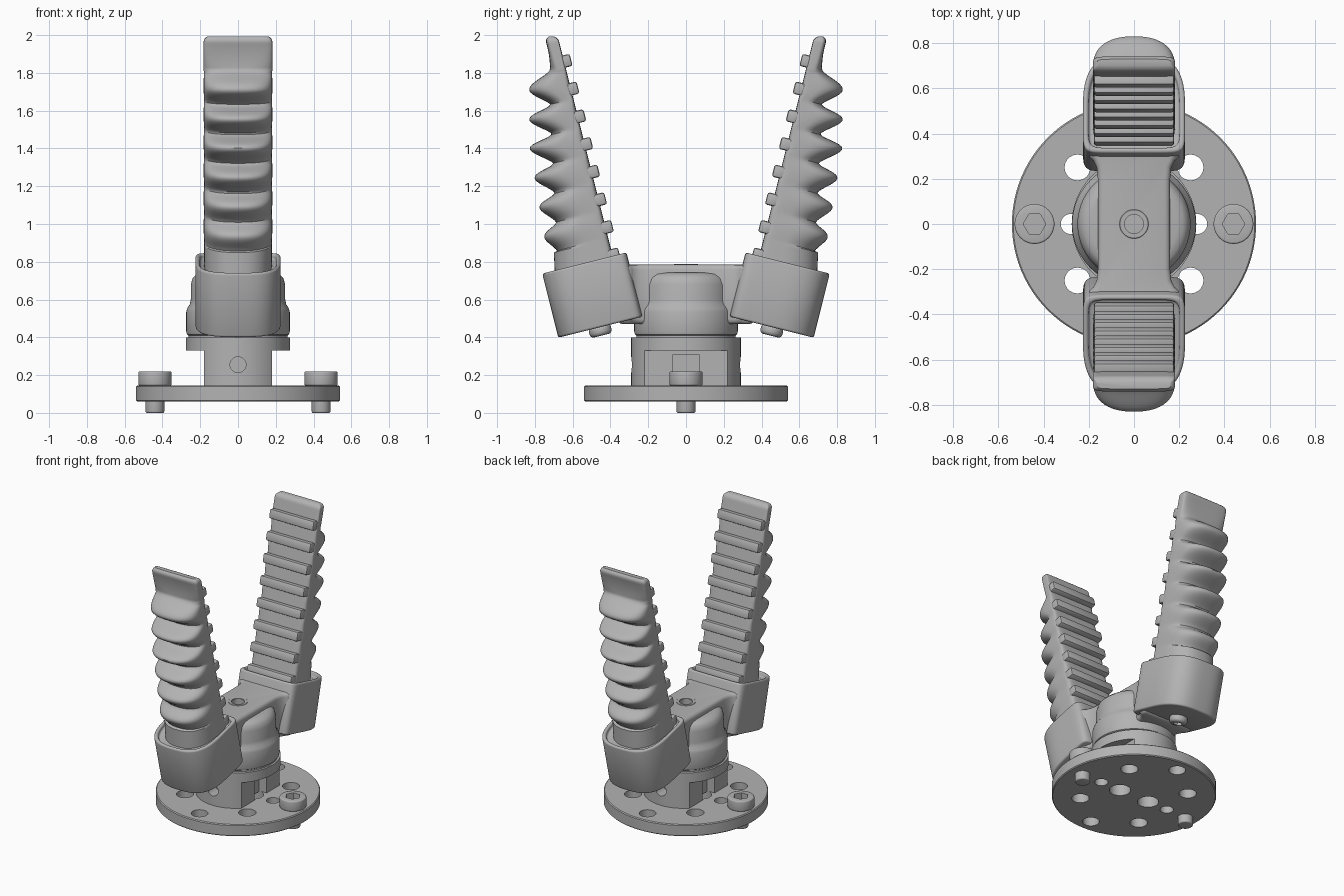
import bpy, bmesh, math
from mathutils import Matrix, Vector

old = bpy.data.objects.get("Cube")
if old:
    bpy.data.objects.remove(old, do_unlink=True)

grey = bpy.data.materials.new("plain grey")
grey.use_nodes = True
grey.diffuse_color = (0.45, 0.45, 0.45, 1)
grey.node_tree.nodes["Principled BSDF"].inputs["Base Color"].default_value = (0.45, 0.45, 0.45, 1)

TILT = Matrix.Rotation(math.radians(-14), 4, 'X')   # leaning frame of a finger
SIDES = {"back": Matrix.Identity(4), "front": Matrix.Rotation(math.pi, 4, 'Z')}


def finish(name, bm, matrix=None):
    bmesh.ops.recalc_face_normals(bm, faces=bm.faces)
    if matrix:
        bm.transform(matrix)
    mesh = bpy.data.meshes.new(name)
    bm.to_mesh(mesh)
    bm.free()
    mesh.materials.append(grey)
    obj = bpy.data.objects.new(name, mesh)
    bpy.context.collection.objects.link(obj)
    return obj


def apply(obj, mod):
    bpy.ops.object.select_all(action='DESELECT')
    bpy.context.view_layer.objects.active = obj
    obj.select_set(True)
    bpy.ops.object.modifier_apply(modifier=mod.name)


def bevel(obj, width, segments=3):
    mod = obj.modifiers.new("bevel", 'BEVEL')
    mod.width, mod.segments, mod.limit_method = width, segments, 'ANGLE'
    mod.angle_limit = math.radians(40)
    apply(obj, mod)
    return obj


def cut(obj, cutters):
    for cutter in cutters:
        cutter.hide_render = True
        mod = obj.modifiers.new("cut", 'BOOLEAN')
        mod.operation, mod.object, mod.solver = 'DIFFERENCE', cutter, 'EXACT'
        apply(obj, mod)
        bpy.data.objects.remove(cutter, do_unlink=True)
    return obj


def loft(name, rings, matrix=None):
    bm = bmesh.new()
    loops = [[bm.verts.new(p) for p in ring] for ring in rings]
    n = len(loops[0])
    for a, b in zip(loops, loops[1:]):
        for i in range(n):
            bm.faces.new((a[i], a[(i + 1) % n], b[(i + 1) % n], b[i]))
    bm.faces.new(loops[0])
    bm.faces.new(loops[-1])
    return finish(name, bm, matrix)


def prism(name, outline, z0, z1, matrix=None):
    return loft(name, [[(x, y, z) for x, y in outline] for z in (z0, z1)], matrix)


def circle(r, sides=48, cx=0, cy=0):
    return [(cx + r * math.cos(2 * math.pi * i / sides), cy + r * math.sin(2 * math.pi * i / sides))
            for i in range(sides)]


def box(name, x, y, z, matrix=None):
    return prism(name, [(x[0], y[0]), (x[1], y[0]), (x[1], y[1]), (x[0], y[1])], z[0], z[1], matrix)


def d_section(half, mid, power, sides=56):
    """Flat-backed section: x, and depth fraction 0 (inner) to 1 (outer)."""
    pts = []
    for i in range(sides):
        t = 2 * math.pi * (i + 0.5) / sides
        c, s = math.cos(t), math.sin(t)
        n = power if s > 0 else 9
        x = half * math.copysign(abs(c) ** (2 / n), c)
        f = mid + (1 - mid if s > 0 else -mid) * abs(s) ** (2 / n)
        pts.append((x, f))
    return pts


# Mounting flange with its hole pattern
flange = bevel(prism("mounting_flange", circle(0.54, 96), 0.06, 0.145), 0.006, 1)
holes = [(sx * 0.25, sy * 0.25, 0.057) for sx in (-1, 1) for sy in (-1, 1)]
for s in (-1, 1):
    holes += [(0, s * 0.44, 0.055), (s * 0.28, 0, 0.044), (s * 0.12, 0, 0.07)]
cut(flange, [prism("hole", circle(r, 32, x, y), 0, 0.3) for x, y, r in holes])

# Flange bolts
for side, x in (("left", 0.44), ("right", -0.44)):
    at = Matrix.Translation((x, 0, 0))
    head = bevel(prism(side + "_bolt_head", circle(0.088), 0.145, 0.22, at), 0.008)
    cut(head, [prism("hex", circle(0.05, 6), 0.165, 0.3, at)])
    bevel(prism(side + "_bolt_shank", circle(0.05, 32), 0, 0.16, at), 0.008)

# Hub with flats, side slots and cross holes
hub = prism("hub", [(x * 0.95, y) for x, y in circle(0.29, 96)], 0.14, 0.4)
cutters = []
for s in (-1, 1):
    cutters.append(box("flat", sorted((s * 0.18, s * 0.5)), (-0.5, 0.5), (0.1, 0.33)))
    cutters.append(box("slot", sorted((s * 0.12, s * 0.3)), (-0.07, 0.07), (0.1, 0.31)))
    to_y = Matrix.Translation((0, s * 0.3, 0.255)) @ Matrix.Rotation(math.pi / 2, 4, 'X')
    cutters.append(prism("cross_hole", circle(0.042, 32), -0.1, 0.1, to_y))
cut(hub, cutters)

# Round boss above the hub
profile = [(0.262, 0.39), (0.262, 0.41), (0.27, 0.415), (0.274, 0.43), (0.274, 0.535), (0.268, 0.555),
           (0.255, 0.575), (0.25, 0.6), (0.25, 0.68), (0.24, 0.715), (0.22, 0.735), (0.19, 0.742)]
loft("boss", [[(x, y, z) for x, y in circle(r, 72)] for r, z in profile])

# Bridge carrying both sockets
quarter = [(0.16, 0.2), (0.165, 0.25), (0.18, 0.28), (0.205, 0.3), (0.205, 0.36)]
right = [(x, -y) for x, y in reversed(quarter)] + quarter
bridge = bevel(prism("bridge", right + [(-x, -y) for x, y in right], 0.47, 0.785), 0.025)
cut(bridge, [prism("screw_hole", circle(0.042, 32), 0.68, 0.9)])
ring = bevel(prism("screw_ring", circle(0.064), 0.78, 0.788), 0.002, 1)
cut(ring, [prism("ring_hole", circle(0.045, 32), 0.7, 0.9)])


def rib_outline(z):
    """Outer edge of a finger at height z, and how far it sits on a rib."""
    if z > 1.82:
        q = (z - 1.82) / 0.16
        return 0.72 + 0.027 * q * q, 0
    if z > 1.71:
        w = 0.5 + 0.5 * math.cos(math.pi * (z - 1.71) / 0.11)
        return 0.72 + 0.11 * w ** 0.8, w
    valley = 0.68 + 0.05 * (z - 0.85)
    if z < 0.85:
        return valley + 0.02, 0
    peak = min(0.83, 0.75 + 0.165 * (z - 0.93))
    w = (0.5 + 0.5 * math.cos(2 * math.pi * (z - 0.93) / 0.156)) ** 0.75
    return valley + (peak - valley) * w, w


def finger_rings():
    rings, count = [], 150
    for i in range(count + 1):
        t = -0.07 + 1.07 * i / count
        zi, zo = 0.82 + 1.175 * t, 0.74 + 1.25 * t
        inner = Vector((0, 0.43 + 0.25 * (zi - 1), zi))
        yo, w = rib_outline(zo)
        outer = Vector((0, yo, zo))
        tip = max(0, (t - 0.97) / 0.03)
        power = 2.4 + 4 * min(1, max(0, (zo - 1.8) / 0.12))
        shrink = 1 - 0.6 * tip ** 3
        ring = []
        for x, f in d_section(0.182 - 0.02 * tip ** 3, 0.35, power):
            if zo < 1.8:
                x *= 1 - 0.05 * (1 - w) * max(0, f)
            p = inner.lerp(outer, 0.5 + (f - 0.5) * shrink)
            ring.append((x, p.y, p.z))
        rings.append(ring)
    return rings


for side, turn in SIDES.items():
    frame = turn @ TILT
    # Socket cup with a recessed mouth
    cup = d_section(0.226, 0.42, 2.9, 72)
    mouth = [(x * 0.89, 0.125 + f * 0.41) for x, f in cup]
    socket = prism(side + "_socket", [(x, 0.1 + f * 0.46) for x, f in cup], 0.55, 0.9, frame)
    cut(socket, [prism("mouth", mouth, 0.87, 1.0, frame)])
    bevel(socket, 0.012)
    # Screw under the socket
    under = frame @ Matrix.Translation((0, 0.335, 0))
    screw = bevel(prism(side + "_socket_screw", circle(0.06, 32), 0.505, 0.56, under), 0.02)
    cut(screw, [prism("hex", circle(0.03, 6), 0.4, 0.525, under)])
    # Ribbed flexible finger
    loft(side + "_finger", finger_rings(), turn)
    # Grip pads on the inner face
    for k in range(8):
        a = 0.904 + 0.151 * k
        pad = box(f"{side}_grip_pad_{k + 1}", (-0.178, 0.178), (0.138, 0.21), (a - 0.033, a + 0.033), frame)
        bevel(pad, 0.012, 2)

# Smooth curved faces and keep hard edges
bpy.ops.object.select_all(action='DESELECT')
for obj in bpy.context.collection.objects:
    if obj.type == 'MESH' and obj.data.materials and obj.data.materials[0] == grey:
        obj.select_set(True)
        bpy.context.view_layer.objects.active = obj
bpy.ops.object.shade_smooth_by_angle(angle=math.radians(35))
